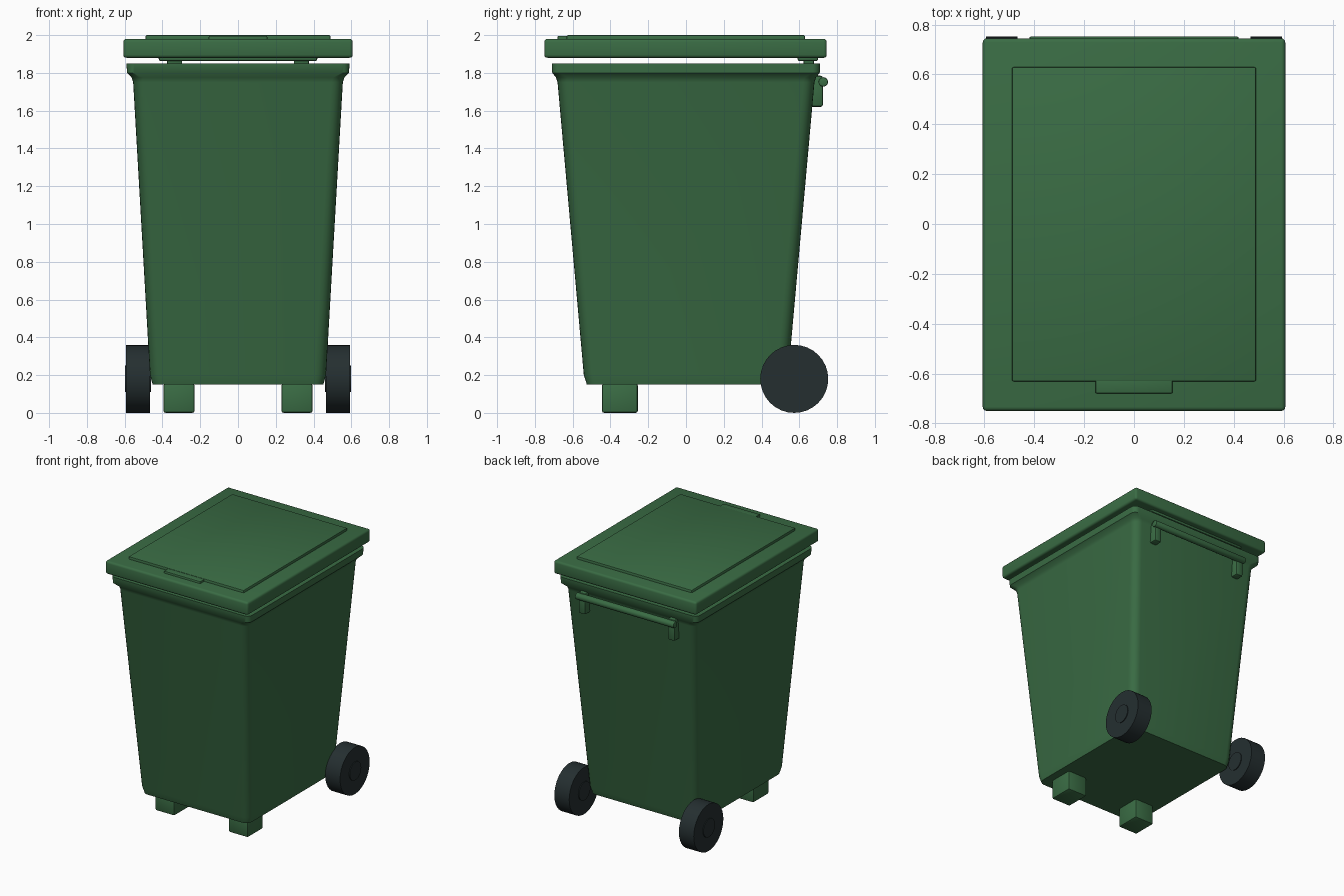
import bpy
import bmesh
from math import cos, sin, pi, radians
from mathutils import Matrix, Vector

cube = bpy.data.objects.get("Cube")
if cube:
    bpy.data.objects.remove(cube, do_unlink=True)


def material(name, rgb):
    mat = bpy.data.materials.new(name)
    mat.use_nodes = True
    mat.diffuse_color = (*rgb, 1)
    mat.node_tree.nodes["Principled BSDF"].inputs["Base Color"].default_value = (*rgb, 1)
    return mat


GREEN = material("green plastic", (0.042, 0.15, 0.058))
RUBBER = material("dark rubber", (0.018, 0.028, 0.030))


def finish(bm, name, mat):
    bmesh.ops.recalc_face_normals(bm, faces=bm.faces)
    mesh = bpy.data.meshes.new(name)
    bm.to_mesh(mesh)
    bm.free()
    mesh.materials.append(mat)
    obj = bpy.data.objects.new(name, mesh)
    bpy.context.collection.objects.link(obj)
    bpy.ops.object.select_all(action='DESELECT')
    obj.select_set(True)
    bpy.context.view_layer.objects.active = obj
    bpy.ops.object.shade_smooth_by_angle(angle=radians(40))
    return obj


def box(name, low, high, bevel=0.01, segments=2):
    """Bevelled box between two corners."""
    low, high = Vector(low), Vector(high)
    bm = bmesh.new()
    bmesh.ops.create_cube(bm, size=1)
    bmesh.ops.scale(bm, vec=high - low, verts=bm.verts)
    bmesh.ops.translate(bm, vec=(low + high) / 2, verts=bm.verts)
    bmesh.ops.bevel(bm, geom=bm.edges[:], offset=bevel, segments=segments,
                    profile=0.5, affect='EDGES')
    return finish(bm, name, GREEN)


def cylinder_x(name, centre, radius, length, mat, sides=32, bevel=0):
    """Cylinder lying along x."""
    bm = bmesh.new()
    bmesh.ops.create_cone(bm, cap_ends=True, segments=sides, radius1=radius,
                          radius2=radius, depth=length,
                          matrix=Matrix.Translation(centre) @ Matrix.Rotation(pi / 2, 4, 'Y'))
    if bevel:
        rims = [e for e in bm.edges if any(len(f.verts) > 4 for f in e.link_faces)]
        bmesh.ops.bevel(bm, geom=rims, offset=bevel, segments=2, profile=0.5, affect='EDGES')
    return finish(bm, name, mat)


def rounded_ring(bm, hx, hy, z, radius, steps=5):
    ring = []
    for i, (sx, sy) in enumerate([(1, 1), (-1, 1), (-1, -1), (1, -1)]):
        for k in range(steps + 1):
            a = (i + k / steps) * pi / 2
            ring.append(bm.verts.new((sx * (hx - radius) + radius * cos(a),
                                      sy * (hy - radius) + radius * sin(a), z)))
    return ring


# Tapered hollow body with a flared rim: half width, half depth, height, corner radius
body_profile = [
    (0.452, 0.525, 0.15, 0.05), (0.466, 0.541, 0.20, 0.06),
    (0.555, 0.680, 1.75, 0.06), (0.563, 0.688, 1.775, 0.06),
    (0.588, 0.708, 1.80, 0.04), (0.590, 0.710, 1.85, 0.04),
    (0.535, 0.655, 1.85, 0.04), (0.440, 0.515, 0.20, 0.04),
]
bm = bmesh.new()
rings = [rounded_ring(bm, *p) for p in body_profile]
for a, b in zip(rings, rings[1:]):
    for i in range(len(a)):
        j = (i + 1) % len(a)
        bm.faces.new((a[i], a[j], b[j], b[i]))
bm.faces.new(rings[0])
bm.faces.new(rings[-1])
finish(bm, "bin_body", GREEN)

# Lid with raised panel and front grip
box("lid", (-0.607, -0.75, 1.88), (0.607, 0.745, 1.98), 0.016, 3)
box("lid_panel", (-0.49, -0.632, 1.95), (0.49, 0.63, 2.0), 0.008)
box("lid_grip", (-0.155, -0.68, 1.95), (0.155, -0.60, 1.996), 0.006)

# Rear hinge and push handle
box("hinge_bar", (-0.42, 0.59, 1.862), (0.42, 0.70, 1.90), 0.012)
cylinder_x("handle_rod", (0, 0.727, 1.752), 0.025, 0.84, GREEN, 16, 0.006)

# Paired parts
for side, s in (("left", 1), ("right", -1)):
    def pair(name, x0, x1, y0, y1, z0, z1, bevel):
        xs = sorted((s * x0, s * x1))
        box(side + "_" + name, (xs[0], y0, z0), (xs[1], y1, z1), bevel)

    pair("hinge_lug", 0.296, 0.375, 0.622, 0.678, 1.84, 1.89, 0.006)
    pair("handle_bracket", 0.35, 0.41, 0.64, 0.725, 1.62, 1.785, 0.012)
    pair("front_foot", 0.23, 0.395, -0.445, -0.255, 0, 0.155, 0.012)
    cylinder_x(side + "_wheel", (s * 0.530, 0.573, 0.18), 0.18, 0.126, RUBBER)
    cylinder_x(side + "_hub", (s * 0.530, 0.573, 0.18), 0.07, 0.138, RUBBER, 24)
